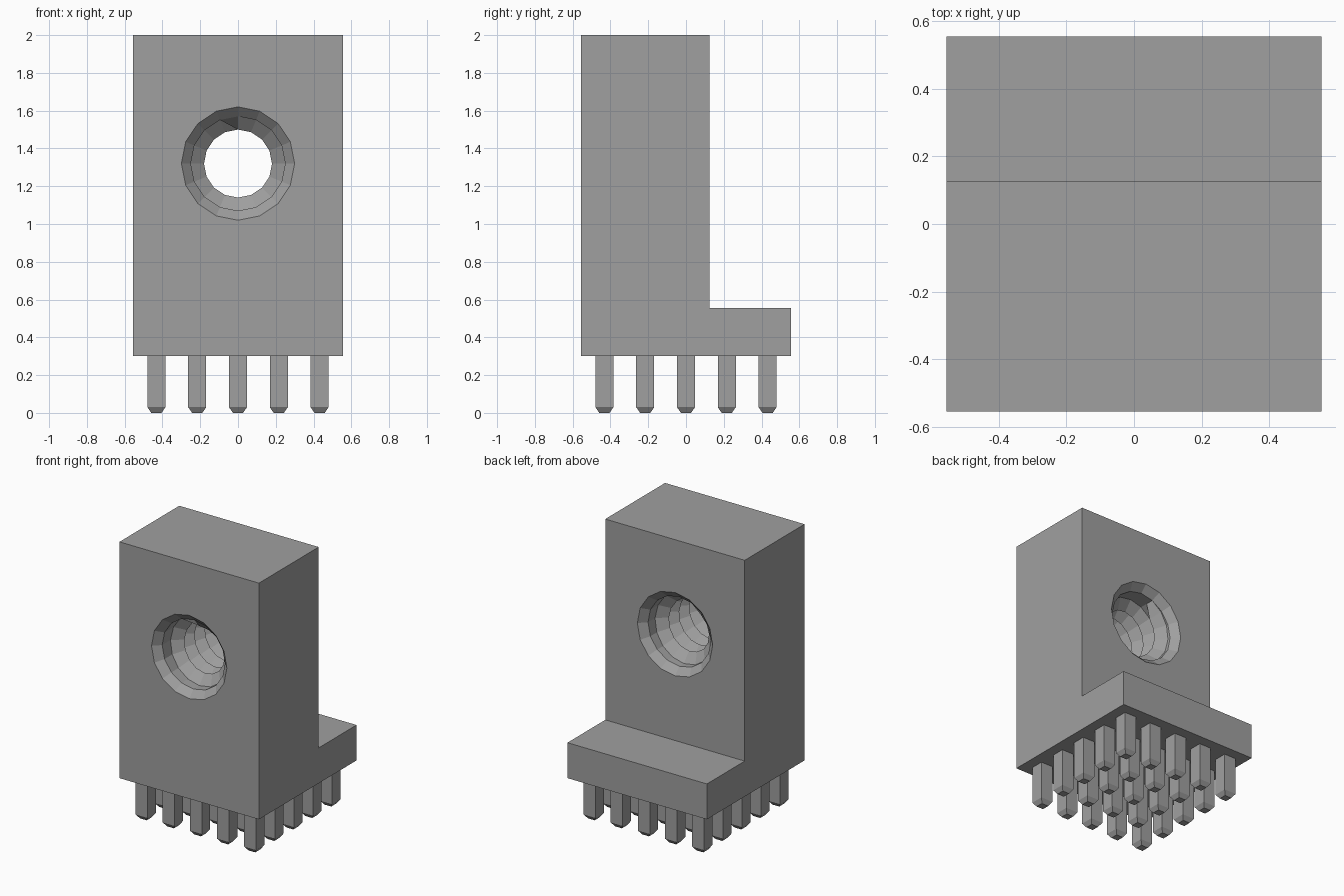
import bpy, bmesh
from math import sin, cos, pi

cube = bpy.data.objects.get("Cube")
if cube:
    bpy.data.objects.remove(cube)

grey = bpy.data.materials.new("mid grey")
grey.use_nodes = True
colour = (0.35, 0.35, 0.35, 1)
grey.diffuse_color = colour
grey.node_tree.nodes["Principled BSDF"].inputs["Base Color"].default_value = colour

HALF = 0.555            # half width of the block
BASE, STEP, TOP = 0.3, 0.555, 2.0
BACK = 0.125            # rear face of the upright
HOLE_Z, SIDES = 1.32, 16
MOUTH, MAJOR, MINOR, BEVEL = 0.30, 0.25, 0.18, 0.05


def finish(name, bm):
    bmesh.ops.recalc_face_normals(bm, faces=bm.faces)
    mesh = bpy.data.meshes.new(name)
    bm.to_mesh(mesh)
    bm.free()
    mesh.materials.append(grey)
    obj = bpy.data.objects.new(name, mesh)
    bpy.context.collection.objects.link(obj)
    return obj


def around(bm, radius, y, step):
    """Vertex around the hole axis, clockwise from the top."""
    a = 2 * pi * step / SIDES
    return bm.verts.new((radius * sin(a), y, HOLE_Z + radius * cos(a)))


# L-shaped block
bm = bmesh.new()
profile = [(-HALF, BASE), (HALF, BASE), (HALF, STEP), (BACK, STEP), (BACK, TOP), (-HALF, TOP)]
side = bm.faces.new([bm.verts.new((-HALF, y, z)) for y, z in profile])
swept = bmesh.ops.extrude_face_region(bm, geom=[side])["geom"]
bmesh.ops.translate(bm, vec=(2 * HALF, 0, 0),
                    verts=[v for v in swept if isinstance(v, bmesh.types.BMVert)])
block = finish("block", bm)

# Hole with countersunk mouths, cut through the upright
bm = bmesh.new()
e = 0.02
stations = [(-HALF - e, MOUTH + e), (-HALF + BEVEL, MAJOR),
            (BACK - BEVEL, MAJOR), (BACK + e, MOUTH + e)]
rings = [[around(bm, r, y, i) for i in range(SIDES)] for y, r in stations]
for a, b in zip(rings, rings[1:]):
    for i in range(SIDES):
        j = (i + 1) % SIDES
        bm.faces.new((a[i], a[j], b[j], b[i]))
bm.faces.new(rings[0])
bm.faces.new(rings[-1])
cutter = finish("hole_cutter", bm)
cutter.hide_render = True
cutter.hide_set(True)
cut = block.modifiers.new("hole", "BOOLEAN")
cut.operation = "DIFFERENCE"
cut.solver = "EXACT"
cut.object = cutter
bpy.context.view_layer.update()
evaluated = block.evaluated_get(bpy.context.evaluated_depsgraph_get())
block_mesh = bpy.data.meshes.new_from_object(evaluated)
block.modifiers.clear()
block.data = block_mesh
bpy.data.objects.remove(cutter)

# Helical thread ridge inside the hole, tapering to nothing at both ends
bm = bmesh.new()
turns = 4
start, end = -HALF + BEVEL, BACK - BEVEL
pitch = (end - start) / (turns + 1)
count = turns * SIDES
sections = []
for i in range(count + 1):
    y = start + pitch * i / SIDES
    crest = MAJOR if i in (0, count) else MINOR
    sections.append([around(bm, r, y + pitch * f, i - 1)
                     for r, f in ((MAJOR, 0), (crest, 0.5), (MAJOR, 1))])
for a, b in zip(sections, sections[1:]):
    for k in range(2):
        bm.faces.new((a[k], b[k], b[k + 1], a[k + 1]))
bm.normal_update()
for f in bm.faces:              # face the hole axis
    c = f.calc_center_median()
    if f.normal.x * c.x + f.normal.z * (c.z - HOLE_Z) > 0:
        f.normal_flip()
mesh = bpy.data.meshes.new("thread")
bm.to_mesh(mesh)
bm.free()
mesh.materials.append(grey)
bpy.context.collection.objects.link(bpy.data.objects.new("thread", mesh))

# Grid of square pins with tapered tips
bm = bmesh.new()
spacing, wide, tip = 0.216, 0.0475, 0.027
corners = ((-1, -1), (1, -1), (1, 1), (-1, 1))
for row in range(-2, 3):
    for col in range(-2, 3):
        levels = [[bm.verts.new((col * spacing + w * sx, row * spacing + w * sy, z))
                   for sx, sy in corners]
                  for z, w in ((0, tip), (0.03, wide), (BASE, wide))]
        bm.faces.new(levels[0])
        bm.faces.new(levels[-1])
        for a, b in zip(levels, levels[1:]):
            for i in range(4):
                j = (i + 1) % 4
                bm.faces.new((a[i], a[j], b[j], b[i]))
finish("pins", bm)
